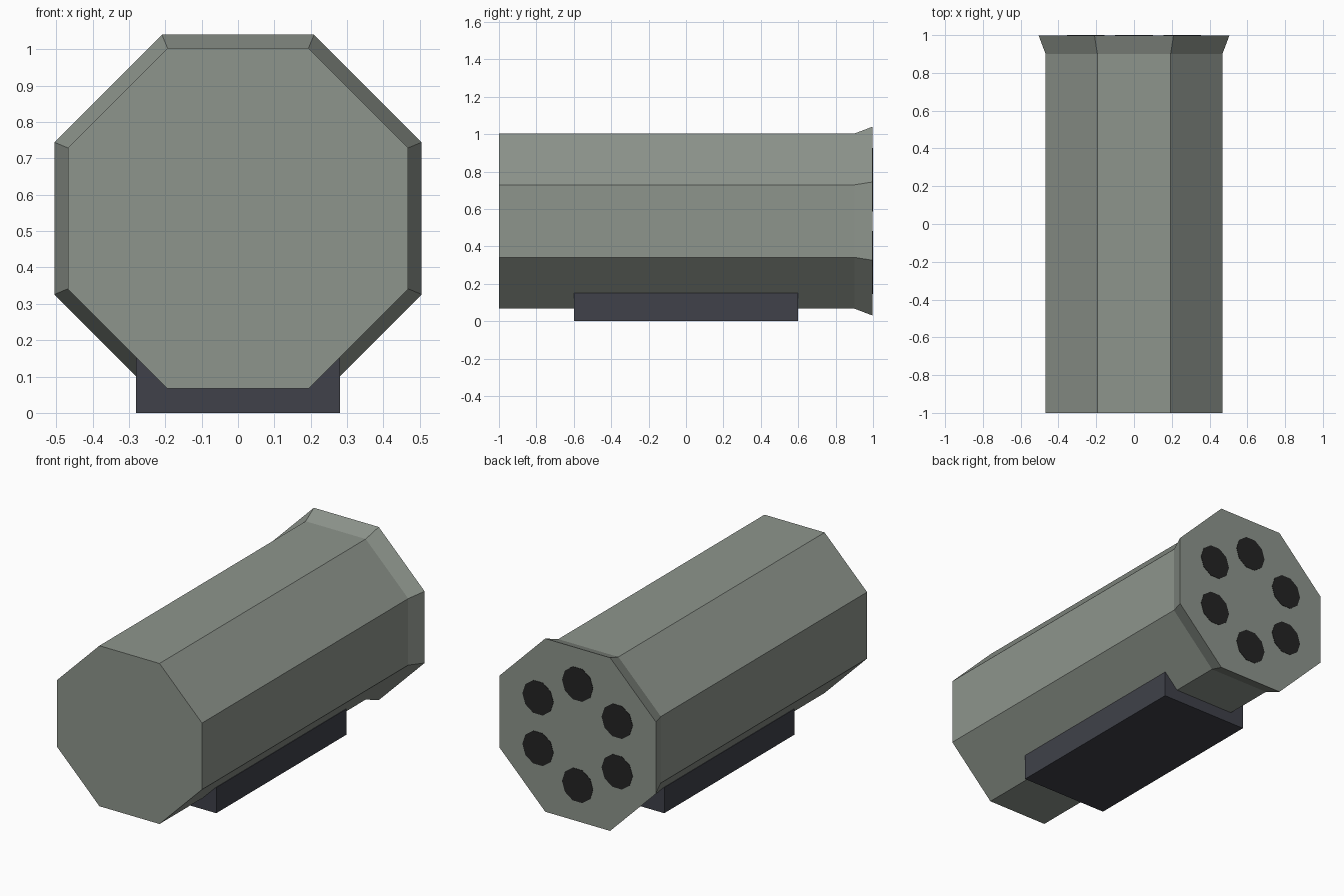
import bpy, bmesh, math

old = bpy.data.objects.get("Cube")
if old:
    bpy.data.objects.remove(old, do_unlink=True)


def material(name, rgb):
    m = bpy.data.materials.new(name)
    m.use_nodes = True
    m.diffuse_color = (*rgb, 1)
    m.node_tree.nodes["Principled BSDF"].inputs["Base Color"].default_value = (*rgb, 1)
    return m


GREY_GREEN = material("grey green", (0.27, 0.30, 0.265))
SLATE = material("dark slate", (0.05, 0.053, 0.067))
BLACK = material("soft black", (0.017, 0.017, 0.017))


def loft(name, sides, sections, mat, cx=0, cz=0, turn=0.0):
    """Closed prism along y; each section is (y, corner radius)."""
    bm = bmesh.new()
    rings = []
    for y, r in sections:
        angles = [2 * math.pi * i / sides + turn for i in range(sides)]
        rings.append([bm.verts.new((cx + r * math.cos(a), y, cz + r * math.sin(a)))
                      for a in angles])
    for a, b in zip(rings, rings[1:]):
        for i in range(sides):
            j = (i + 1) % sides
            bm.faces.new((a[i], a[j], b[j], b[i]))
    bm.faces.new(rings[0])
    bm.faces.new(rings[-1])
    bmesh.ops.recalc_face_normals(bm, faces=bm.faces)
    mesh = bpy.data.meshes.new(name)
    bm.to_mesh(mesh)
    bm.free()
    mesh.materials.append(mat)
    obj = bpy.data.objects.new(name, mesh)
    bpy.context.collection.objects.link(obj)
    return obj


# Octagonal body with a flared rear lip
CENTRE_Z = 0.535
corner = 1 / math.cos(math.pi / 8)
loft("octagonal_body", 8,
     [(-1, 0.468 * corner), (0.9, 0.468 * corner), (0.998, 0.505 * corner)],
     GREY_GREEN, cz=CENTRE_Z, turn=math.pi / 8)

# Ring of six dark tube mouths on the rear face
for i in range(6):
    a = math.pi / 2 + i * math.pi / 3
    loft(f"tube_mouth_{i + 1}", 10, [(0.994, 0.1), (1.0, 0.1)], BLACK,
         cx=0.295 * math.cos(a), cz=CENTRE_Z + 0.295 * math.sin(a))

# Mounting block underneath
bpy.ops.mesh.primitive_cube_add(size=1, location=(0, 0, 0.075))
block = bpy.context.object
block.name = "mounting_block"
block.scale = (0.56, 1.2, 0.15)
block.data.materials.append(SLATE)
